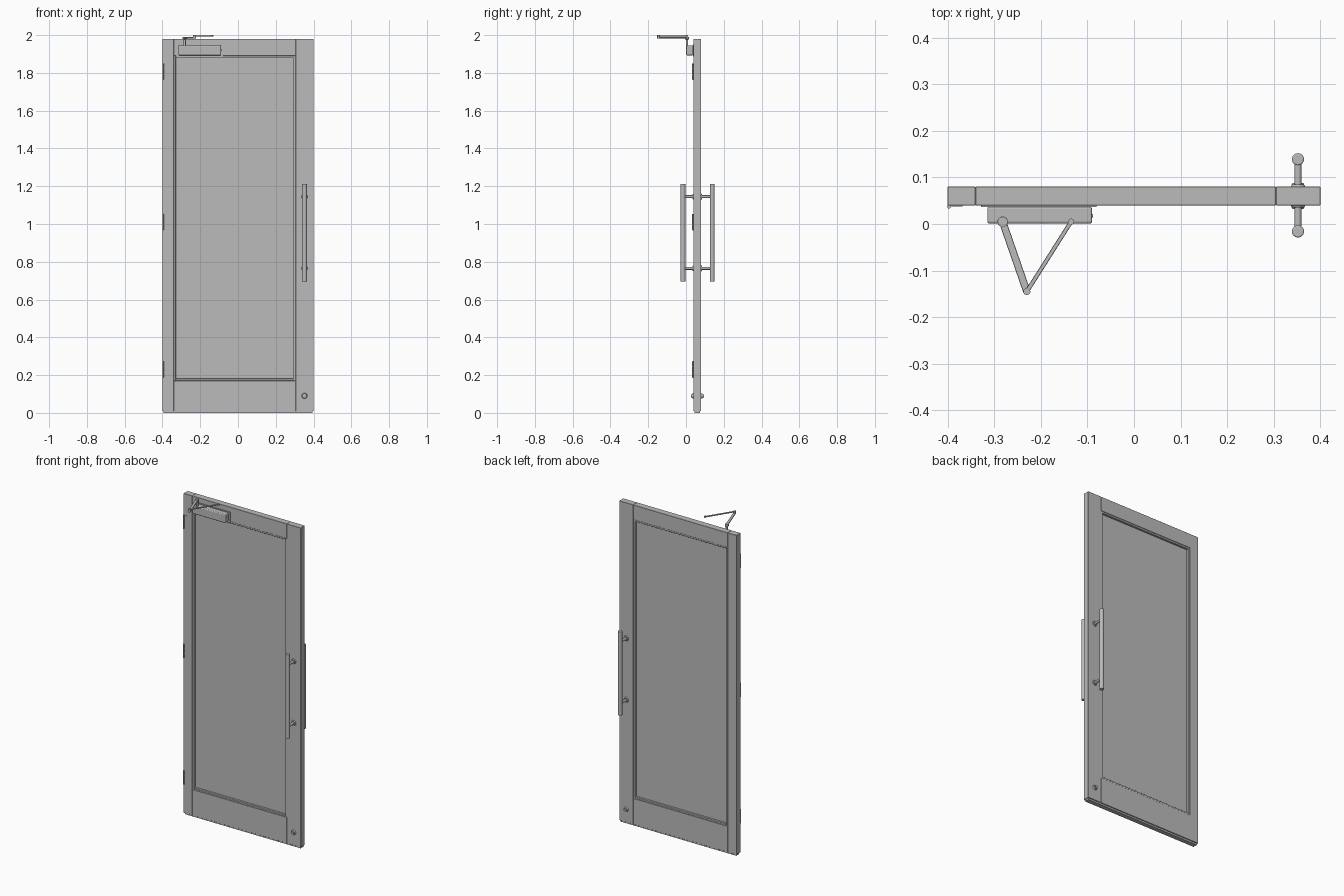
import bpy, math
from mathutils import Vector

if "Cube" in bpy.data.objects:
    bpy.data.objects.remove(bpy.data.objects["Cube"])

grey = bpy.data.materials.new("grey")
grey.diffuse_color = (0.5, 0.5, 0.5, 1)
grey.use_nodes = True
grey.node_tree.nodes["Principled BSDF"].inputs["Base Color"].default_value = grey.diffuse_color


def finish(ob, name, bevel=0, segments=1, smooth=False):
    ob.name = name
    ob.data.materials.append(grey)
    if smooth:
        bpy.ops.object.shade_smooth_by_angle(angle=math.radians(40))
    if bevel:
        m = ob.modifiers.new("bevel", 'BEVEL')
        m.width, m.segments = bevel, segments
        m.limit_method = 'ANGLE'
        m.angle_limit = math.radians(40)
    return ob


def box(name, x0, x1, y0, y1, z0, z1, bevel=0, segments=1):
    bpy.ops.mesh.primitive_cube_add(
        size=1, location=((x0 + x1) / 2, (y0 + y1) / 2, (z0 + z1) / 2))
    ob = bpy.context.object
    ob.scale = (x1 - x0, y1 - y0, z1 - z0)
    bpy.ops.object.transform_apply(location=False, rotation=False, scale=True)
    return finish(ob, name, bevel, segments)


def rod(name, a, b, r, r2=None, bevel=0, sides=24):
    a, b = Vector(a), Vector(b)
    d = b - a
    bpy.ops.mesh.primitive_cone_add(
        vertices=sides, radius1=r, radius2=r if r2 is None else r2,
        depth=d.length, location=(a + b) / 2,
        rotation=d.to_track_quat('Z', 'Y').to_euler())
    return finish(bpy.context.object, name, bevel, 3, True)


def arm(name, a, b, width, thick):
    a, b = Vector(a), Vector(b)
    d = b - a
    ob = box(name, -d.length / 2, d.length / 2, -width / 2, width / 2,
             -thick / 2, thick / 2, 0.001)
    ob.location = (a + b) / 2
    ob.rotation_euler.z = math.atan2(d.y, d.x)


# Door leaf: stiles, rails and bottom seal
F, B = 0.04, 0.08
L, R = -0.34, 0.305
box("hinge_stile", -0.4, L, F, B, 0.01, 1.98, 0.001)
box("lock_stile", R, 0.4, F, B, 0.01, 1.98, 0.001)
box("top_rail", L, R, F, B, 1.89, 1.98, 0.001)
box("bottom_rail", L, R, F, B, 0.01, 0.17, 0.001)
box("bottom_seal", -0.395, 0.395, 0.046, 0.074, 0.0, 0.012)

# Glass pane and the beads holding it on both faces
box("pane", L, R, 0.055, 0.065, 0.17, 1.89)
for side, y0, y1 in (("front", 0.042, 0.056), ("back", 0.064, 0.078)):
    box(side + "_left_bead", L, L + 0.011, y0, y1, 0.17, 1.89, 0.001)
    box(side + "_right_bead", R - 0.011, R, y0, y1, 0.17, 1.89, 0.001)
    box(side + "_top_bead", L + 0.011, R - 0.011, y0, y1, 1.879, 1.89, 0.001)
    box(side + "_bottom_bead", L + 0.011, R - 0.011, y0, y1, 0.17, 0.181, 0.001)

# Pull handles and lock cylinder on each face
HX = 0.352
for side, face, s, bar_y in (("front", F, -1, -0.016), ("back", B, 1, 0.139)):
    rod(side + "_pull_bar", (HX, bar_y, 0.695), (HX, bar_y, 1.212), 0.013, bevel=0.003)
    for z in (0.765, 1.145):
        rod(side + "_pull_post", (HX, face, z), (HX, bar_y, z), 0.0075)
        rod(side + "_pull_rose", (HX, face, z), (HX, face + s * 0.005, z), 0.016, 0.013)
    rod(side + "_lock_collar", (HX, face, 0.09), (HX, face + s * 0.008, 0.09), 0.015, 0.012)
    rod(side + "_lock_core", (HX, face, 0.09), (HX, face + s * 0.014, 0.09), 0.008)

# Hinges: leaf plate on the stile edge, three knuckles and a pin
for z in (0.23, 1.01, 1.807):
    box("hinge_leaf", -0.4, -0.385, 0.0385, 0.0405, z - 0.043, z + 0.043)
    for k in (-1, 0, 1):
        c = z + k * 0.0285
        rod("hinge_knuckle", (-0.397, 0.037, c - 0.0135), (-0.397, 0.037, c + 0.0135), 0.004, sides=16)
    rod("hinge_pin", (-0.397, 0.037, z - 0.044), (-0.397, 0.037, z + 0.044), 0.0025, sides=12)
box("top_hinge_tab", -0.4, -0.368, 0.0375, 0.0405, 1.842, 1.848)

# Door closer: back plate, body, spindle and folding arm
box("closer_plate", -0.328, -0.08, 0.036, 0.0405, 1.886, 1.95)
box("closer_body", -0.315, -0.09, 0.001, 0.037, 1.893, 1.946, 0.005, 3)
rod("closer_valve", (-0.092, 0.018, 1.92), (-0.088, 0.018, 1.92), 0.004, sides=12)
S, E, T = (-0.282, 0.005), (-0.23, -0.145), (-0.135, 0.005)
rod("closer_spindle", (*S, 1.94), (*S, 1.99), 0.006)
rod("spindle_cap", (*S, 1.978), (*S, 1.991), 0.011, bevel=0.001)
arm("main_arm", (*S, 1.986), (*E, 1.986), 0.016, 0.006)
rod("elbow_pivot", (*E, 1.982), (*E, 2.0), 0.0075)
arm("fore_arm", (*E, 1.996), (*T, 1.996), 0.009, 0.006)
rod("fore_arm_end", (*T, 1.992), (*T, 2.0), 0.0065)
